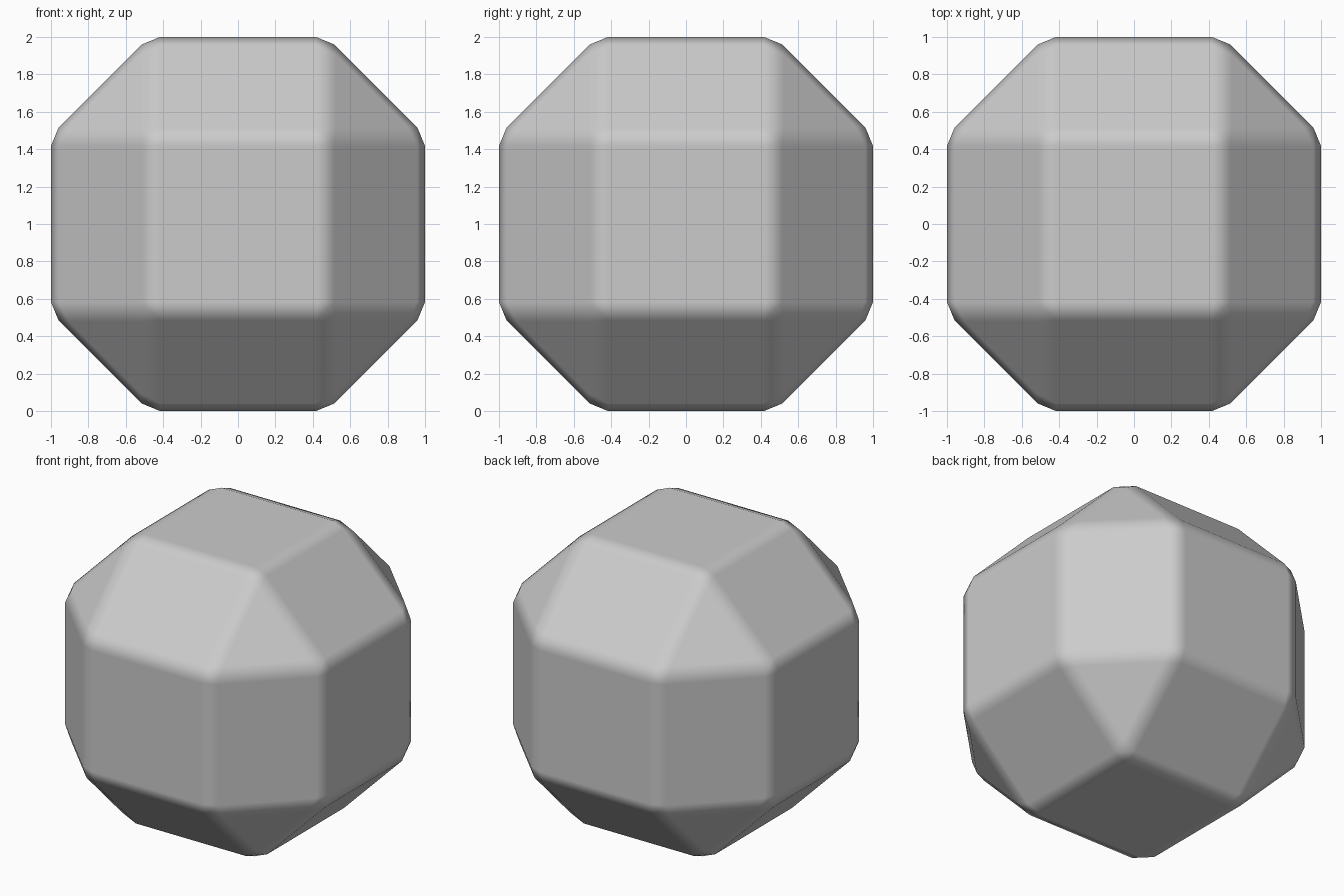
import bpy

if "Cube" in bpy.data.objects:
    bpy.data.objects.remove(bpy.data.objects["Cube"])

# Rounded block: a cube cut to 26 faces, then softened along every edge
bpy.ops.mesh.primitive_cube_add(size=2, location=(0, 0, 1))
block = bpy.context.object
block.name = "faceted_block"
bpy.ops.object.shade_smooth()

# Wide chamfer makes the edge rectangles and corner triangles
chamfer = block.modifiers.new("wide_chamfer", 'BEVEL')
chamfer.width = 0.525
chamfer.segments = 1
chamfer.limit_method = 'NONE'
chamfer.use_clamp_overlap = False

# Narrow bevel blends the faces while keeping them shaded flat
soften = block.modifiers.new("soft_edges", 'BEVEL')
soften.width = 0.058
soften.segments = 1
soften.limit_method = 'NONE'
soften.harden_normals = True
